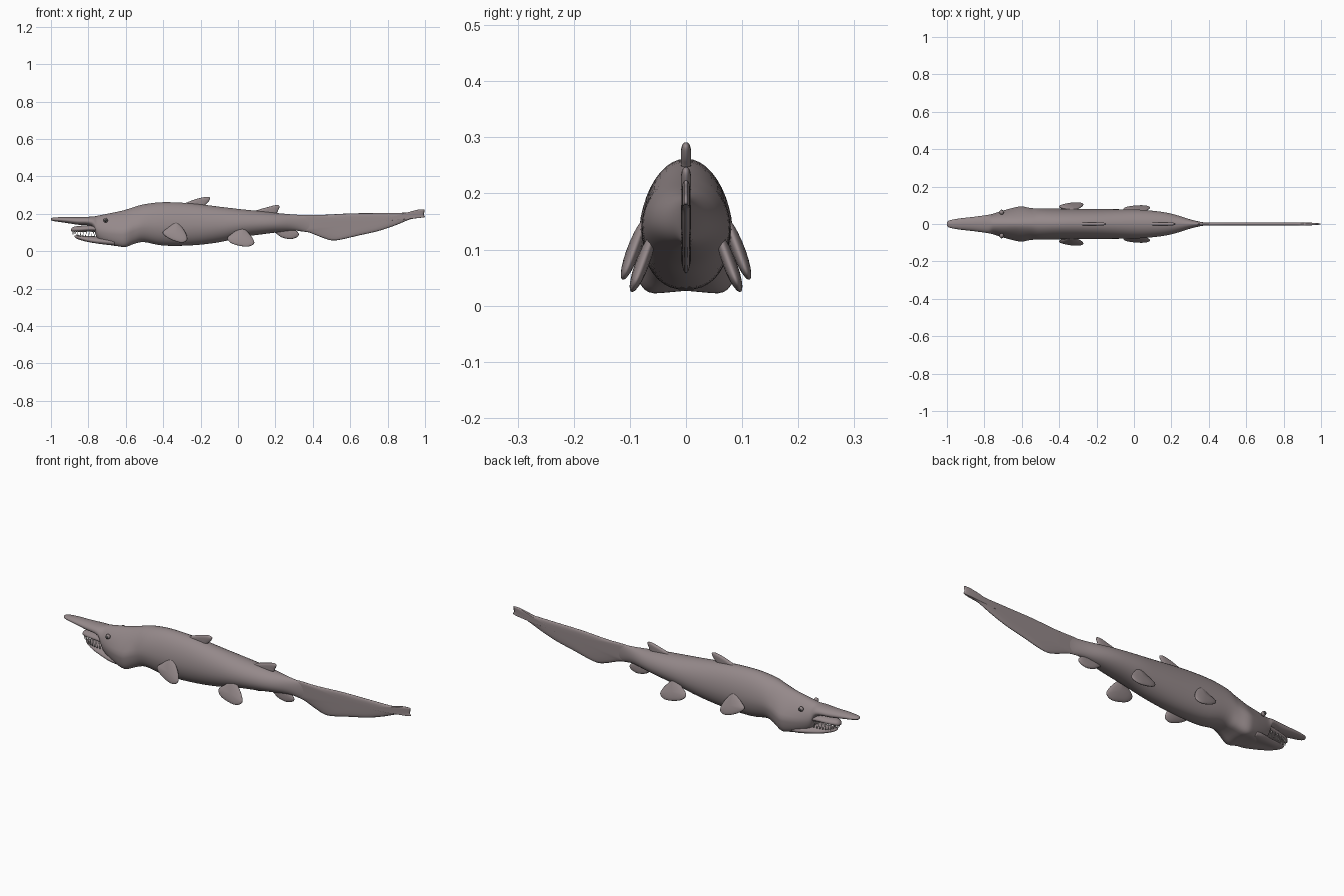
import bpy, bmesh, math
from mathutils import Vector

if "Cube" in bpy.data.objects:
    bpy.data.objects.remove(bpy.data.objects["Cube"])

skin = bpy.data.materials.new("skin")
skin.diffuse_color = (0.30, 0.25, 0.255, 1)
skin.use_nodes = True
skin.node_tree.nodes["Principled BSDF"].inputs["Base Color"].default_value = skin.diffuse_color
ivory = bpy.data.materials.new("ivory")
ivory.diffuse_color = (0.75, 0.73, 0.7, 1)
ivory.use_nodes = True
ivory.node_tree.nodes["Principled BSDF"].inputs["Base Color"].default_value = ivory.diffuse_color
dark = bpy.data.materials.new("dark")
dark.diffuse_color = (0.05, 0.05, 0.05, 1)
dark.use_nodes = True
dark.node_tree.nodes["Principled BSDF"].inputs["Base Color"].default_value = dark.diffuse_color


def finish(bm, name, mat):
    bmesh.ops.recalc_face_normals(bm, faces=bm.faces[:])
    for f in bm.faces:
        f.smooth = True
    me = bpy.data.meshes.new(name)
    bm.to_mesh(me)
    bm.free()
    me.materials.append(mat)
    ob = bpy.data.objects.new(name, me)
    bpy.context.collection.objects.link(ob)
    return ob


def spline(pts, steps, closed=False):
    """Catmull-Rom through tuples of any size"""
    pts = [Vector(p) for p in pts]
    n = len(pts)
    get = (lambda i: pts[i % n]) if closed else (lambda i: pts[max(0, min(n - 1, i))])
    out = []
    for i in range(n if closed else n - 1):
        a, b, c, d = get(i - 1), get(i), get(i + 1), get(i + 2)
        for s in range(steps):
            t = s / steps
            out.append(0.5 * (2 * b + (c - a) * t + (2 * a - 5 * b + 4 * c - d) * t * t
                              + (3 * b - a - 3 * c + d) * t ** 3))
    if not closed:
        out.append(pts[-1])
    return out


def loft(name, stations, steps=4, n=40):
    """Stations: x, top, bottom, half width, flare (wide, hollow underside)"""
    bm = bmesh.new()
    rings = []
    for x, top, bot, w, k in spline(stations, steps):
        mid, ring = bot + (top - bot) * 0.47, []
        k = max(0, k)
        for i in range(n):
            a = 2 * math.pi * i / n
            c, s = math.cos(a), math.sin(a)
            if s >= 0:
                y = w * c * (1 - 0.35 * k * s)
                z = mid + (top - mid) * s
            else:
                y = w * math.copysign(abs(c) ** (1 - 0.55 * k), c)
                z = mid + (mid - bot) * s + 0.022 * k * (1 - abs(c)) ** 1.5
            ring.append(bm.verts.new((x, y, z)))
        rings.append(ring)
    for r, q in zip(rings, rings[1:]):
        for i in range(n):
            j = (i + 1) % n
            bm.faces.new((r[i], r[j], q[j], q[i]))
    bm.faces.new(rings[0])
    bm.faces.new(rings[-1])
    return finish(bm, name, skin)


def fin(name, outline, t, power=2, lean=None, side=1):
    """Rounded plate from an x,z outline; lean = (z0, y0, slope) splays it outward"""
    edge = spline(outline, 5, True)
    cen = sum(edge, Vector((0, 0))) / len(edge)
    bm = bmesh.new()

    def vert(p, off):
        y = off
        if lean:
            y = side * (lean[1] + lean[2] * (lean[0] - p.y) + off)
        return bm.verts.new((p.x, y, p.y))

    rim = [vert(p, 0) for p in edge]
    n = len(rim)
    for sg in (-1, 1):
        last = rim
        for s in (0.97, 0.9, 0.78, 0.6, 0.3):
            cur = [vert(cen + (p - cen) * s, sg * t * math.sqrt(1 - s ** power)) for p in edge]
            for i in range(n):
                j = (i + 1) % n
                bm.faces.new((last[i], last[j], cur[j], cur[i]))
            last = cur
        tip = vert(cen, sg * t)
        for i in range(n):
            bm.faces.new((last[i], last[(i + 1) % n], tip))
    return finish(bm, name, skin)


# body with long flat snout
loft("body", [
    (-1.0, .176, .166, .008, 0), (-.985, .180, .161, .020, 0), (-.93, .183, .153, .030, 0),
    (-.86, .183, .142, .038, 0), (-.78, .185, .130, .049, 0), (-.75, .190, .055, .056, .2),
    (-.70, .200, .025, .072, .6), (-.64, .212, .009, .088, 1), (-.60, .222, .005, .094, 1),
    (-.55, .238, .028, .085, .7), (-.50, .251, .042, .083, .3), (-.40, .262, .026, .082, .2),
    (-.25, .256, .029, .080, .1), (-.10, .238, .048, .079, 0), (.02, .224, .075, .077, 0),
    (.14, .212, .092, .066, 0), (.22, .203, .102, .050, 0), (.30, .196, .110, .025, 0),
    (.37, .192, .105, .009, 0), (.42, .190, .100, .006, 0)])

# jaws
loft("upper_jaw", [(-.893, .117, .108, .008, 0), (-.88, .130, .103, .022, 0),
                   (-.84, .136, .102, .035, 0), (-.78, .140, .104, .046, 0),
                   (-.70, .150, .090, .055, 0)])
loft("lower_jaw", [(-.873, .083, .076, .006, 0), (-.86, .086, .066, .020, 0),
                   (-.82, .082, .050, .036, .2), (-.77, .080, .037, .050, .5),
                   (-.70, .080, .026, .070, .6), (-.66, .080, .022, .072, .8)])

# teeth around both jaws
bm = bmesh.new()
for row, (tipx, back, wide, z, h) in enumerate([(-.883, .11, .041, .098, -.020),
                                                (-.863, .095, .041, .086, .016)]):
    for i in range(19):
        a = math.pi * (i / 18 - 0.5)
        x = tipx + back * (1 - math.cos(a))
        y = wide * math.sin(a)
        g = bmesh.ops.create_cone(bm, cap_ends=True, segments=6, radius1=.0035,
                                  radius2=.0004, depth=abs(h))
        if h < 0:
            bmesh.ops.scale(bm, vec=(1, 1, -1), verts=g["verts"])
        bmesh.ops.translate(bm, vec=(x, y, z), verts=g["verts"])
finish(bm, "teeth", ivory)

# eyes: socket rim and eyeball
for side, label in ((-1, "right"), (1, "left")):
    for part, r, y, mat in (("eye_rim", .012, .062, skin), ("eye", .008, .069, dark)):
        bm = bmesh.new()
        bmesh.ops.create_uvsphere(bm, u_segments=20, v_segments=12, radius=r)
        bmesh.ops.translate(bm, vec=(-.708, side * y, .165), verts=bm.verts[:])
        finish(bm, f"{part}_{label}", mat)

# paired fins
    fin("pectoral_fin_" + label, [(-.335, .155), (-.375, .125), (-.403, .098), (-.365, .066),
        (-.305, .046), (-.272, .060), (-.280, .098), (-.310, .140)],
        .013, lean=(.155, .073, .36), side=side)
    fin("pelvic_fin_" + label, [(.018, .130), (-.025, .100), (-.057, .070), (-.030, .040),
        (.045, .024), (.085, .040), (.078, .070), (.045, .110)],
        .013, lean=(.13, .058, .36), side=side)

# fins on the centre line
fin("first_dorsal_fin", [(-.32, .240), (-.27, .262), (-.22, .280), (-.17, .291), (-.15, .286),
    (-.153, .272), (-.170, .252), (-.20, .235)], .009, 4)
fin("second_dorsal_fin", [(.05, .200), (.11, .222), (.16, .236), (.205, .247), (.222, .240),
    (.215, .220), (.20, .200), (.13, .185)], .009, 4)
fin("anal_fin", [(.16, .125), (.20, .098), (.235, .074), (.28, .065), (.315, .075), (.325, .093),
    (.30, .115), (.23, .130)], .009, 4)

# long tail fin with a lower lobe and notched tip
fin("tail_fin", [(.30, .188), (.45, .194), (.60, .202), (.75, .204), (.90, .207), (.96, .222),
    (.995, .223), (.996, .210), (.994, .196), (.998, .182), (.97, .178), (.92, .170),
    (.84, .138), (.75, .108), (.64, .083), (.55, .062), (.50, .058), (.45, .073),
    (.38, .100), (.30, .118)], .0085, 6)
